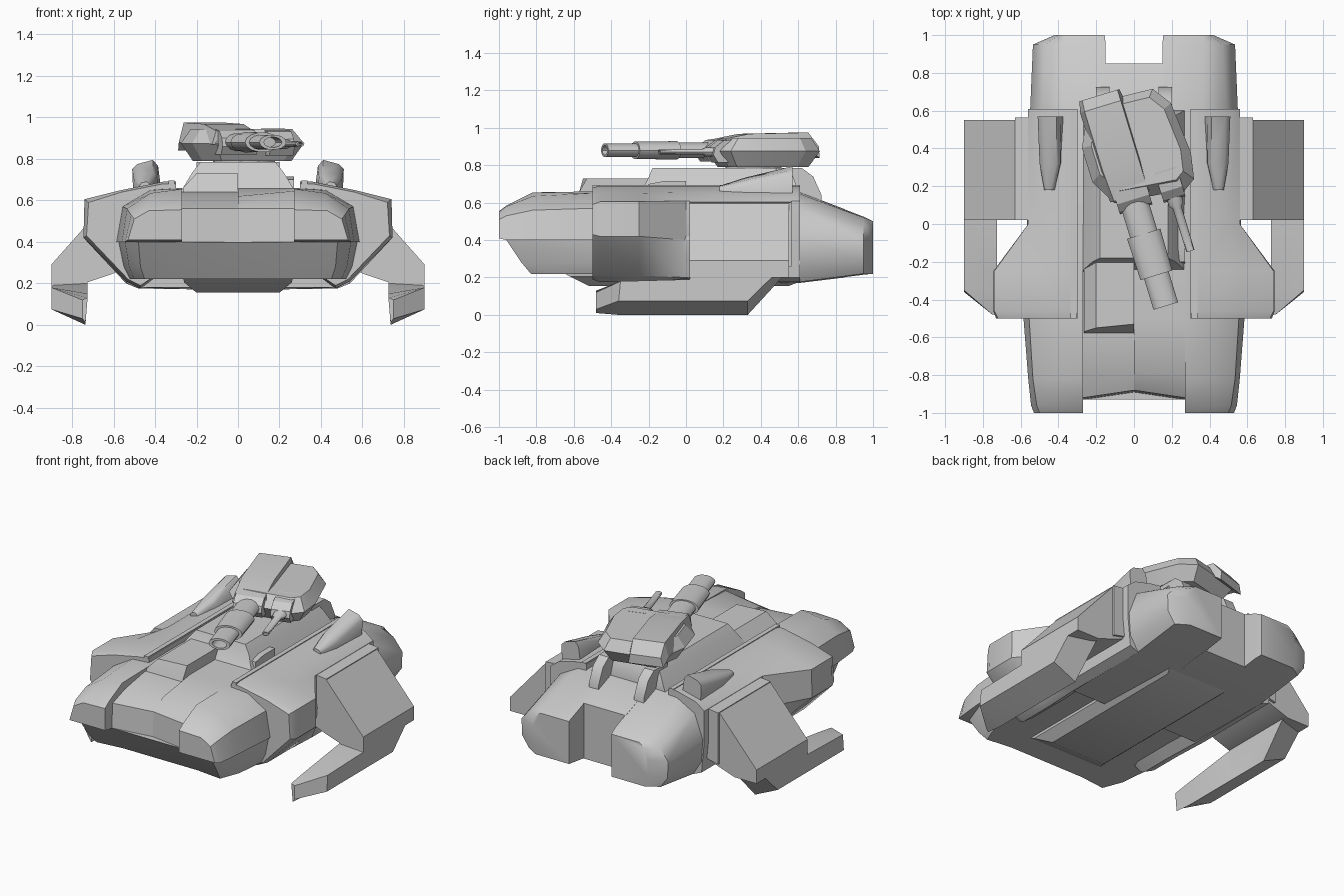
import bpy, bmesh, math
from mathutils import Matrix


def loft(name, rings, mirror=False, mat=None, angle=30):
    """Skin a list of equal-length 3D rings and cap both ends."""
    bm = bmesh.new()
    vs = [[bm.verts.new(p) for p in r] for r in rings]
    n = len(rings[0])
    for a, b in zip(vs, vs[1:]):
        for i in range(n):
            j = (i + 1) % n
            bm.faces.new((a[i], a[j], b[j], b[i]))
    bm.faces.new(vs[0])
    bm.faces.new(vs[-1][::-1])
    bmesh.ops.recalc_face_normals(bm, faces=bm.faces)
    me = bpy.data.meshes.new(name)
    bm.to_mesh(me)
    bm.free()
    me.shade_smooth()
    me.set_sharp_from_angle(angle=math.radians(angle))
    ob = bpy.data.objects.new(name, me)
    bpy.context.collection.objects.link(ob)
    if mirror:
        ob.modifiers.new("Mirror", 'MIRROR')
    if mat:
        ob.matrix_world = mat
    return ob


def sec(y, pts):            # cross-section in xz
    return [(x, y, z) for x, z in pts]


def plan(z, pts):           # outline in xy
    return [(x, y, z) for x, y in pts]


def sym(pts):               # complete a half outline across x = 0
    return pts + [(-x, y) for x, y in pts[::-1]]


def slab(name, x0, x1, prof, **kw):   # yz profile extruded along x
    return loft(name, [[(x, y, z) for y, z in prof] for x in (x0, x1)], **kw)


# Lower hull and belly keel
loft("lower_hull", [
    plan(.40, sym([(.27, -.93), (.48, -.96), (.545, -.78), (.575, -.5), (.555, .6)])),
    plan(.28, sym([(.27, -.85), (.47, -.88), (.525, -.74), (.55, -.5), (.545, .6)])),
    plan(.22, sym([(.27, -.81), (.45, -.83), (.50, -.7), (.52, -.5), (.50, .6)]))])
loft("belly_keel", [
    plan(.26, sym([(.27, -.72), (.27, .80)])),
    plan(.205, sym([(.26, -.62), (.26, .68)])),
    plan(.155, sym([(.20, -.52), (.20, .55)]))])

# Front nose pontoons
loft("front_pontoon", [
    sec(-1.0, [(.27, .41), (.27, .555), (.43, .55), (.50, .51), (.53, .41)]),
    sec(-.96, [(.27, .40), (.27, .585), (.43, .58), (.515, .53), (.545, .40)]),
    sec(-.82, [(.27, .40), (.27, .655), (.42, .635), (.535, .56), (.56, .40)]),
    sec(-.5, [(.27, .40), (.27, .66), (.42, .65), (.555, .57), (.585, .40)]),
    sec(.1, [(.27, .40), (.27, .66), (.42, .65), (.55, .57), (.56, .40)])], mirror=True, angle=40)

# Nose centre: stepped deck on the left side, full height on the right
loft("nose_deck_left", [
    [(x, y0, .40), (x, y1, .56), (x, -.79, .605), (x, -.59, .64), (x, .1, .65), (x, .1, .38)]
    for x, y0, y1 in ((-.27, -.93, -.92), (0, -.89, -.88))])
loft("nose_deck_right", [
    [(0, -.89, .40), (0, -.88, .56), (0, -.78, .62), (0, -.5, .66), (0, .1, .66), (0, .1, .38)],
    [(.27, -.93, .40), (.27, -.92, .56), (.27, -.80, .645), (.27, -.5, .66), (.27, .1, .66), (.27, .1, .38)]])
loft("driver_hood", [
    plan(.60, [(-.265, -.59), (0, -.59), (0, .1), (-.265, .1)]),
    plan(.66, [(-.265, -.57), (0, -.57), (0, .1), (-.265, .1)]),
    plan(.73, [(-.20, -.55), (0, -.53), (0, .1), (-.20, .1)])])
slab("deck_hatch", .12, .27, [(-.21, .65), (-.20, .70), (-.12, .715), (0, .715), (0, .65)])

# Rear hull with the notch between the two tails
loft("rear_pontoon", [
    sec(0, [(.15, .18), (.15, .66), (.36, .655), (.50, .58), (.555, .42), (.54, .27), (.48, .18)]),
    sec(.6, [(.15, .17), (.15, .66), (.36, .65), (.49, .58), (.55, .42), (.54, .27), (.48, .175)]),
    sec(.95, [(.15, .215), (.15, .525), (.37, .52), (.47, .48), (.535, .40), (.53, .29), (.48, .22)]),
    sec(1.0, [(.155, .22), (.155, .50), (.36, .50), (.40, .47), (.42, .40), (.42, .29), (.40, .22)])],
    mirror=True, angle=40)
slab("rear_centre", -.155, .155, [(0, .18), (0, .66), (.6, .66), (.85, .565), (.85, .2), (.6, .17)])

# Side armour shoulders
wide = [(.30, .3), (.30, .69), (.36, .69), (.56, .65), (.74, .605), (.745, .42), (.54, .21), (.47, .175)]
slim = [(.30, .3), (.30, .69), (.36, .69), (.50, .655), (.56, .61), (.56, .40), (.54, .20), (.48, .175)]
front = [(.30, .3), (.30, .68), (.36, .68), (.56, .64), (.72, .59), (.73, .43), (.53, .22), (.47, .19)]
loft("shoulder_armour", [sec(-.5, front), sec(-.46, wide), sec(-.25, wide), sec(0, slim), sec(.61, slim)],
     mirror=True)
slab("shoulder_rail", .305, .335, [(-.5, .66), (-.5, .695), (.61, .695), (.61, .66)], mirror=True)

# Drooping wings with forward skid blades
wing = [(.52, .595), (.63, .595), (.90, .29), (.90, .20), (.74, .20), (.62, .24), (.52, .28)]
loft("wing_slab", [sec(.02, wing), sec(.55, wing)], mirror=True)
loft("wing_mount", [sec(y, [(.54, .28), (.54, .61), (.63, .60), (.63, .26)]) for y in (.02, .565)], mirror=True)


def blade(yt, yb, zt_out, zb_out, zt_in, zb_in, xo=.90):
    return [(xo, yt, zt_out), (xo, yb, zb_out), (.735, yb, zb_in), (.725, yt, zt_in)]


loft("skid_blade", [
    blade(-.48, -.48, .12, .03, .13, .01, .75),
    blade(-.35, -.36, .18, .075, .15, 0),
    blade(.02, .02, .19, .075, .20, 0),
    blade(.025, .025, .29, .075, .24, 0),
    blade(.55, .33, .29, .075, .24, 0)], mirror=True)

# Exhaust pods on the shoulders
loft("exhaust_pod", [
    sec(.18, [(.42, .65), (.42, .675), (.44, .69), (.465, .685), (.475, .67), (.47, .65)]),
    sec(.32, [(.385, .65), (.39, .71), (.41, .735), (.48, .72), (.50, .69), (.50, .64)]),
    sec(.57, [(.37, .65), (.385, .765), (.41, .795), (.485, .775), (.51, .75), (.505, .63)])],
    mirror=True, angle=60)

# Turret base, ring and rear fins
loft("turret_base", [
    plan(.62, sym([(.29, -.27), (.29, .60)])),
    plan(.66, sym([(.265, -.24), (.265, .60)])),
    plan(.735, sym([(.22, -.20), (.22, .575)])),
    plan(.785, sym([(.18, -.18), (.18, .55)]))], angle=40)
slab("rear_fin", .13, .20, [(.48, .70), (.48, .785), (.62, .785), (.68, .74), (.725, .64), (.725, .58), (.6, .6)],
     mirror=True)

# Turret, turned about the vertical axis
T = Matrix.Translation((.03, .36, 0)) @ Matrix.Rotation(math.radians(17), 4, 'Z')
rim = [(-.20, -.20), (.18, -.24), (.24, -.20), (.265, -.06), (.24, .22), (.17, .32),
       (-.18, .34), (-.28, .13), (-.28, -.06)]


def shrink(s, dy=0):
    return [(x * s, y * s + dy) for x, y in rim]


loft("turret_ring", [plan(z, [(.15 * math.cos(i * math.pi / 8), .15 * math.sin(i * math.pi / 8))
                              for i in range(16)]) for z in (.76, .81)], mat=T)
loft("turret_body", [plan(.79, shrink(.80, .01)), plan(.875, rim),
                     plan(.945, shrink(.82, .02))], mat=T, angle=15)
loft("turret_roof_box", [
    [(x0, y, zb), (x1, y, zt), (x2, y, zt), (x3, y, zb)]
    for y, zt, zb, x0, x1, x2, x3 in [
        (-.19, .935, .87, -.22, -.20, -.01, .01), (-.02, .968, .88, -.235, -.21, -.01, .01),
        (.31, .975, .88, -.235, -.21, -.01, .01), (.37, .90, .84, -.22, -.205, -.01, .0)]],
    mat=T, angle=15)

def gun(name, u, z, prof, n=14):      # flattened tube from (distance, half width, half height)
    loft(name, [[(u + a * math.cos(2 * math.pi * i / n), v, z + b * math.sin(2 * math.pi * i / n))
                 for i in range(n)] for v, a, b in prof], mat=T, angle=35)


gun("main_gun", -.10, .88, [(-.10, .075, .043), (-.40, .075, .043), (-.40, .092, .050), (-.63, .088, .048),
                            (-.63, .068, .037), (-.80, .068, .037), (-.80, .045, .025), (-.70, .045, .025)])
gun("side_gun", .11, .872, [(-.15, .045, .028), (-.30, .04, .025), (-.32, .024, .015),
                            (-.56, .022, .014), (-.56, .013, .008), (-.50, .013, .008)], 10)

# Gun mantlets
mantlet = [(-.10, .82), (-.24, .82), (-.265, .86), (-.255, .90), (-.21, .935), (-.10, .95)]
slab("main_mantlet", -.19, -.01, mantlet, mat=T)
slab("side_mantlet", .05, .17, [(y - .01, z - .004) for y, z in mantlet], mat=T)
